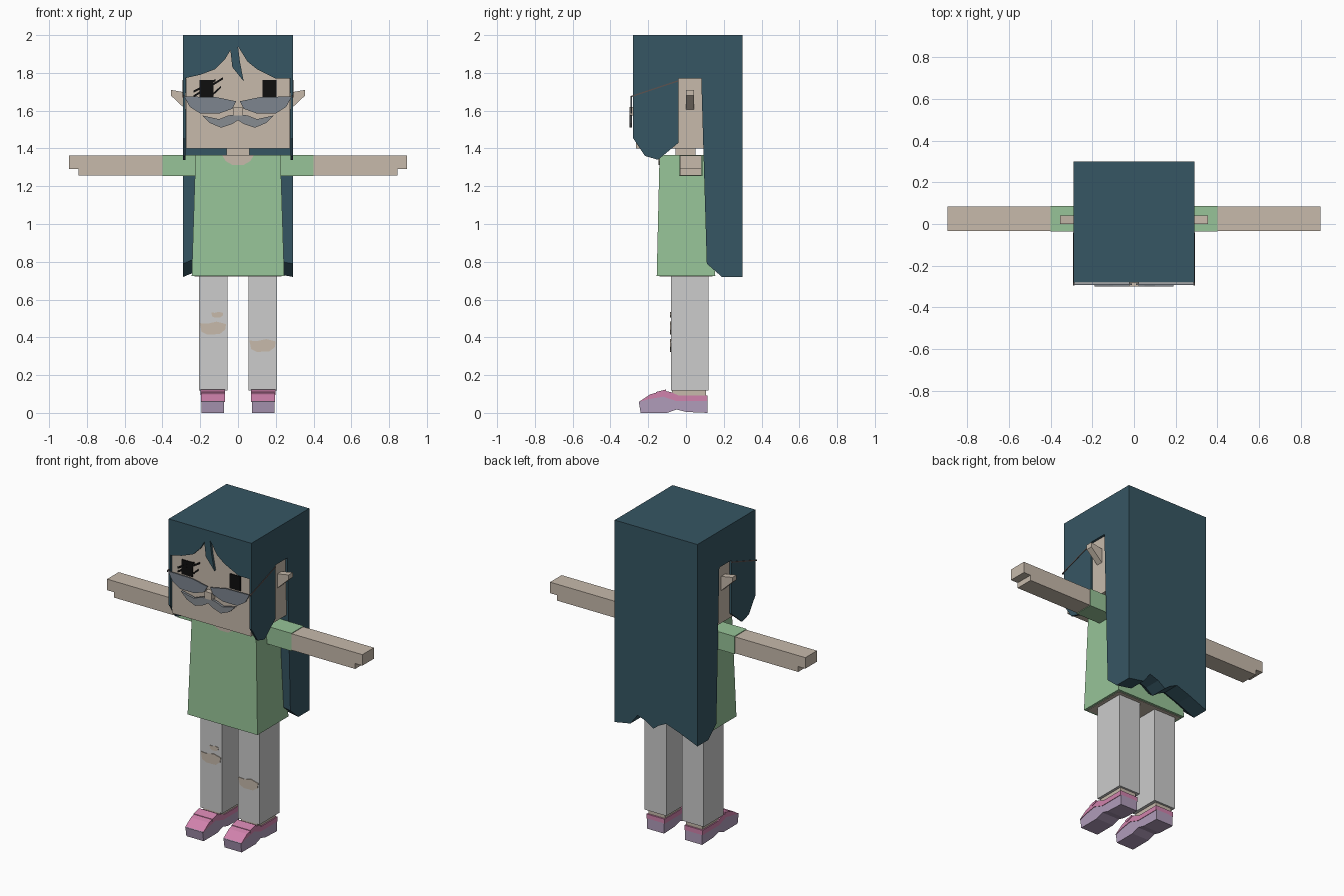
import bpy
import bmesh

cube = bpy.data.objects.get("Cube")
if cube:
    bpy.data.objects.remove(cube, do_unlink=True)


def linear(channel):
    c = channel / 255
    return c / 12.92 if c <= 0.04045 else ((c + 0.055) / 1.055) ** 2.4


def material(name, *rgb):
    colour = tuple(linear(c) for c in rgb) + (1.0,)
    mat = bpy.data.materials.new(name)
    mat.use_nodes = True
    mat.diffuse_color = colour
    mat.node_tree.nodes["Principled BSDF"].inputs["Base Color"].default_value = colour
    return mat


hair = material("dark teal hair", 54, 86, 99)
skin = material("beige skin", 199, 186, 171)
green = material("green shirt", 151, 196, 152)
grey = material("light grey trousers", 204, 204, 204)
pink = material("pink shoe", 208, 130, 172)
purple = material("purple sole", 176, 156, 186)
black = material("black eye", 14, 14, 14)
lens_grey = material("slate lens", 125, 133, 143)
moustache_grey = material("grey moustache", 135, 140, 145)
wire_brown = material("dark wire", 92, 82, 80)


def loft(name, rings, mat):
    """Join equal rings of points into a closed, flat-faced solid."""
    bm = bmesh.new()
    loops = [[bm.verts.new(p) for p in ring] for ring in rings]
    for low, high in zip(loops, loops[1:]):
        for i in range(len(low)):
            j = (i + 1) % len(low)
            bm.faces.new((low[i], low[j], high[j], high[i]))
    bm.faces.new(loops[0])
    bm.faces.new(loops[-1])
    bmesh.ops.recalc_face_normals(bm, faces=bm.faces)
    mesh = bpy.data.meshes.new(name)
    bm.to_mesh(mesh)
    bm.free()
    mesh.materials.append(mat)
    obj = bpy.data.objects.new(name, mesh)
    bpy.context.collection.objects.link(obj)
    return obj


def prism_x(name, outline, x0, x1, mat):
    return loft(name, [[(x, y, z) for y, z in outline] for x in (x0, x1)], mat)


def prism_y(name, outline, y0, y1, mat):
    return loft(name, [[(x, y, z) for x, z in outline] for y in (y0, y1)], mat)


def rectangle(x0, x1, y0, y1):
    return [(x0, y0), (x1, y0), (x1, y1), (x0, y1)]


def box(name, x, y, z, mat):
    return prism_y(name, rectangle(*x, *z), *y, mat)


def flip(outline, side):
    return [(side * x, z) for x, z in outline]


# Head and neck
box("head", (-0.276, 0.276), (-0.265, 0.11), (1.4, 1.97), skin)
box("neck", (-0.06, 0.06), (-0.055, 0.05), (1.33, 1.41), skin)

# Hair: cap, fringe, and long back with a ragged lower edge
box("hair_cap", (-0.29, 0.29), (-0.26, 0.3), (1.77, 2), hair)
fringe = [(-0.29, 2), (-0.29, 1.77), (-0.2, 1.79), (-0.12, 1.82), (-0.07, 1.87),
          (-0.04, 1.92), (-0.03, 1.83), (0.03, 1.755), (0.01, 1.86), (0, 1.94),
          (0.05, 1.86), (0.1, 1.82), (0.2, 1.77), (0.29, 1.77), (0.29, 2)]
prism_y("hair_fringe", fringe, -0.28, -0.26, hair)

ragged = [(-0.29, 0), (-0.17, 0.05), (-0.07, 0.085), (-0.02, 0.06), (0.02, 0.03),
          (0.07, 0.065), (0.13, 0.085), (0.18, 0.02), (0.29, 0)]


def back_hair_ring(y_low, y_high, base):
    low = [(x, y_low, base + rise) for x, rise in ragged]
    return low + [(0.29, y_high, 1.8), (-0.29, y_high, 1.8)]


loft("hair_back", [back_hair_ring(0.11, 0.08, 0.79),
                   back_hair_ring(0.19, 0.19, 0.72),
                   back_hair_ring(0.3, 0.3, 0.72)], hair)

# Shirt body with bare neckline and underside
loft("shirt", [[(x, y, z) for x, y in rectangle(-w, w, front, back)]
               for w, front, back, z in ((0.245, -0.155, 0.155, 0.725),
                                         (0.225, -0.14, 0.12, 1.365))], green)
box("hips", (-0.23, 0.23), (-0.14, 0.14), (0.722, 0.74), skin)
neckline = [(-0.085, 1.366), (-0.065, 1.333), (-0.03, 1.313),
            (0.03, 1.313), (0.065, 1.333), (0.085, 1.366)]
prism_y("neckline", neckline, -0.145, -0.138, skin)

# Painted face
box("nose", (-0.024, 0.024), (-0.3, -0.26), (1.575, 1.62), skin)
half_moustache = [(0, 1.58), (0.05, 1.575), (0.1, 1.555), (0.19, 1.575),
                  (0.15, 1.535), (0.09, 1.51), (0.03, 1.53), (0, 1.55)]
lens = [(0.01, 1.65), (0.12, 1.672), (0.285, 1.675), (0.255, 1.62),
        (0.2, 1.585), (0.1, 1.585), (0.03, 1.61)]
lashes = [(-0.235, 1.695, -0.12, 1.755), (-0.235, 1.67, -0.08, 1.765),
          (-0.15, 1.665, -0.09, 1.72)]
for i, (x0, z0, x1, z1) in enumerate(lashes):
    stroke = [(x0, z0), (x1, z1), (x1, z1 + 0.012), (x0, z0 + 0.012)]
    prism_y(f"lash_{i}", stroke, -0.272, -0.264, black)

# Limbs, repeated on both sides
side_lock = [(-0.28, 1.78), (-0.28, 1.455), (-0.217, 1.36), (-0.148, 1.34),
             (-0.04, 1.43), (-0.04, 1.78)]
ear = [(0.27, 1.695), (0.355, 1.71), (0.355, 1.68), (0.27, 1.6)]
temple = [(-0.295, 1.67), (-0.04, 1.755), (-0.04, 1.762), (-0.295, 1.677)]
arm = [(0.39, 1.258), (0.845, 1.258), (0.845, 1.292), (0.895, 1.292),
       (0.895, 1.362), (0.39, 1.362)]
sole = [(-0.25, 0.06), (-0.24, 0), (-0.1, 0), (-0.05, 0.018), (0.0, 0.005),
        (0.115, 0), (0.115, 0.065), (-0.05, 0.065), (-0.12, 0.09), (-0.2, 0.075)]
upper = [(-0.25, 0.058), (-0.2, 0.072), (-0.12, 0.086), (-0.05, 0.062),
         (0.115, 0.062), (0.115, 0.092), (-0.04, 0.092), (-0.08, 0.11),
         (-0.12, 0.118), (-0.19, 0.098)]
strap = [(-0.16, 0.095), (-0.105, 0.11), (-0.105, 0.124), (-0.16, 0.11)]

for side, label in ((1, "left"), (-1, "right")):
    prism_x(f"{label}_side_lock", side_lock, side * 0.277, side * 0.29, hair)
    prism_y(f"{label}_ear", flip(ear, side), 0, 0.042, skin)
    box(f"{label}_eye", (side * 0.13, side * 0.205), (-0.271, -0.264),
        (1.67, 1.762), black)
    prism_y(f"{label}_moustache", flip(half_moustache, side),
            -0.3, -0.285, moustache_grey)
    prism_y(f"{label}_lens", flip(lens, side), -0.293, -0.286, lens_grey)
    prism_x(f"{label}_temple", temple, side * 0.286, side * 0.293, wire_brown)

    box(f"{label}_sleeve", (side * 0.2, side * 0.4), (-0.037, 0.087),
        (1.254, 1.366), green)
    prism_y(f"{label}_arm", flip(arm, side), -0.033, 0.083, skin)

    box(f"{label}_leg", (side * 0.055, side * 0.207), (-0.08, 0.118),
        (0.118, 0.724), grey)
    box(f"{label}_ankle", (side * 0.075, side * 0.19), (-0.075, 0.105),
        (0.08, 0.119), skin)
    prism_x(f"{label}_sole", sole, side * 0.073, side * 0.194, purple)
    prism_x(f"{label}_shoe_upper", upper, side * 0.07, side * 0.197, pink)
    prism_x(f"{label}_shoe_strap", strap, side * 0.068, side * 0.199, pink)

# Ripped knees
rip = [(-0.07, 0.025), (-0.06, -0.02), (-0.03, -0.035), (0.035, -0.033),
       (0.065, -0.01), (0.07, 0.02), (0.02, 0.033), (-0.03, 0.022)]
for name, x, z, scale in (("right_knee_rip", -0.133, 0.45, 1),
                          ("right_small_rip", -0.11, 0.52, 0.45),
                          ("left_knee_rip", 0.13, 0.358, 1)):
    outline = [(x + scale * u, z + scale * v) for u, v in rip]
    prism_y(name, outline, -0.084, -0.078, skin)
